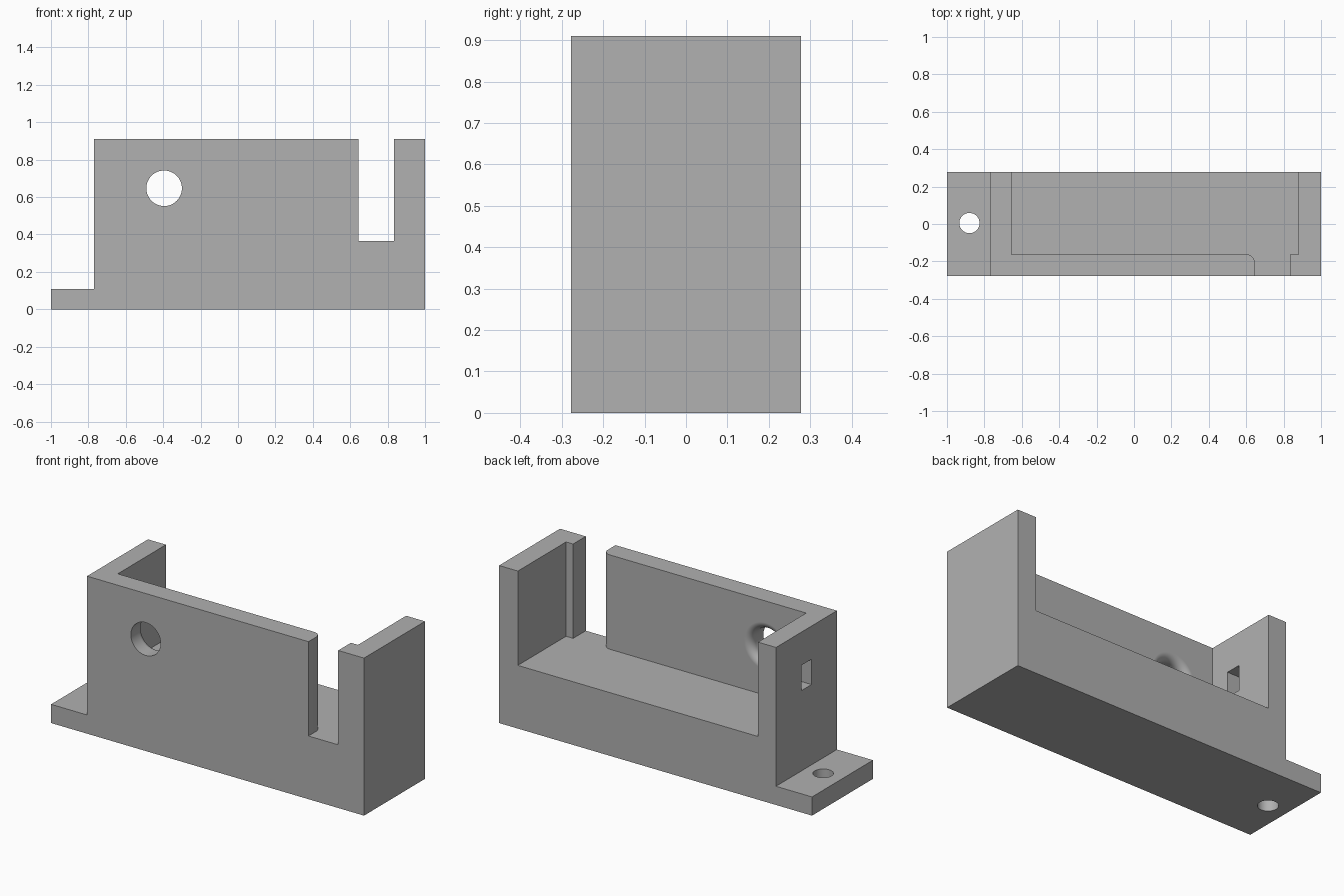
import bpy
import bmesh
from math import cos, sin, pi, radians
from mathutils import Matrix, Vector

cube = bpy.data.objects.get("Cube")
if cube:
    bpy.data.objects.remove(cube, do_unlink=True)

grey = bpy.data.materials.new("plain grey")
grey.use_nodes = True
colour = (0.44, 0.44, 0.44, 1)
grey.diffuse_color = colour
grey.node_tree.nodes["Principled BSDF"].inputs["Base Color"].default_value = colour


def finish(name, bm):
    bmesh.ops.recalc_face_normals(bm, faces=bm.faces[:])
    mesh = bpy.data.meshes.new(name)
    bm.to_mesh(mesh)
    bm.free()
    mesh.materials.append(grey)
    obj = bpy.data.objects.new(name, mesh)
    bpy.context.collection.objects.link(obj)
    return obj


def prism(name, points, direction):
    """Extrude a flat outline along a direction."""
    bm = bmesh.new()
    face = bm.faces.new([bm.verts.new(p) for p in points])
    out = bmesh.ops.extrude_face_region(bm, geom=[face])
    moved = [g for g in out["geom"] if isinstance(g, bmesh.types.BMVert)]
    bmesh.ops.translate(bm, verts=moved, vec=Vector(direction))
    return finish(name, bm)


def lathe(name, profile, matrix, sides=64):
    """Closed round solid from (radius, height) pairs along local z."""
    bm = bmesh.new()
    rings = [[bm.verts.new((r * cos(2 * pi * i / sides), r * sin(2 * pi * i / sides), h))
              for i in range(sides)] for r, h in profile]
    for a, b in zip(rings, rings[1:]):
        for i in range(sides):
            j = (i + 1) % sides
            bm.faces.new((a[i], a[j], b[j], b[i]))
    bm.faces.new(rings[0])
    bm.faces.new(rings[-1])
    bm.transform(matrix)
    return finish(name, bm)


# Body: front outline with the low mounting flange
half_depth, top, floor = 0.278, 0.91, 0.365
outline = [(-1, 0), (1, 0), (1, top), (-0.77, top), (-0.77, 0.108), (-1, 0.108)]
body = prism("bracket_body", [(x, -half_depth, z) for x, z in outline],
             (0, 2 * half_depth, 0))

# Pocket open to the back and top, joined to the front slot by a rounded edge
fillet, inner = 0.045, -0.162
steps = [i * pi / 20 for i in range(11)]
arc = [(0.645 - fillet + fillet * sin(t), inner - fillet + fillet * cos(t)) for t in steps]
plan = [(-0.655, 0.4), (-0.655, inner), *arc, (0.645, -0.4), (0.835, -0.4),
        (0.835, inner), (0.88, inner), (0.88, 0.4)]
pocket = prism("pocket_cutter", [(x, y, floor) for x, y in plan], (0, 0, 1))

# Round front hole, flared on its inner side
radius, flare = 0.095, 0.042
profile = [(radius, -0.4)]
profile += [(radius + flare * (1 - cos(t)), inner - flare + flare * sin(t)) for t in steps]
profile += [(radius + flare, inner + 0.02)]
front_hole = lathe("front_hole_cutter", profile,
                   Matrix.Translation((-0.395, 0, 0.647)) @ Matrix.Rotation(-pi / 2, 4, "X"))

# Rectangular opening in the end wall
window = prism("window_cutter", [(-0.85, y, z) for y, z in
               ((-0.046, 0.572), (0.046, 0.572), (0.046, 0.718), (-0.046, 0.718))],
               (0.25, 0, 0))

# Screw hole in the flange
screw_hole = lathe("screw_hole_cutter", [(0.054, -0.1), (0.054, 0.2)],
                   Matrix.Translation((-0.88, 0.005, 0)))

# Cut the openings
bpy.ops.object.select_all(action="DESELECT")
bpy.context.view_layer.objects.active = body
body.select_set(True)
for cutter in (pocket, front_hole, window, screw_hole):
    cutter.hide_render = True
    cut = body.modifiers.new(cutter.name, "BOOLEAN")
    cut.operation = "DIFFERENCE"
    cut.solver = "EXACT"
    cut.object = cutter
    bpy.ops.object.modifier_apply(modifier=cut.name)
    bpy.data.objects.remove(cutter, do_unlink=True)

# Smooth the round surfaces, keep flat walls flat
bpy.ops.object.shade_smooth_by_angle(angle=radians(30))
weighted = body.modifiers.new("flat walls", "WEIGHTED_NORMAL")
weighted.keep_sharp = True
